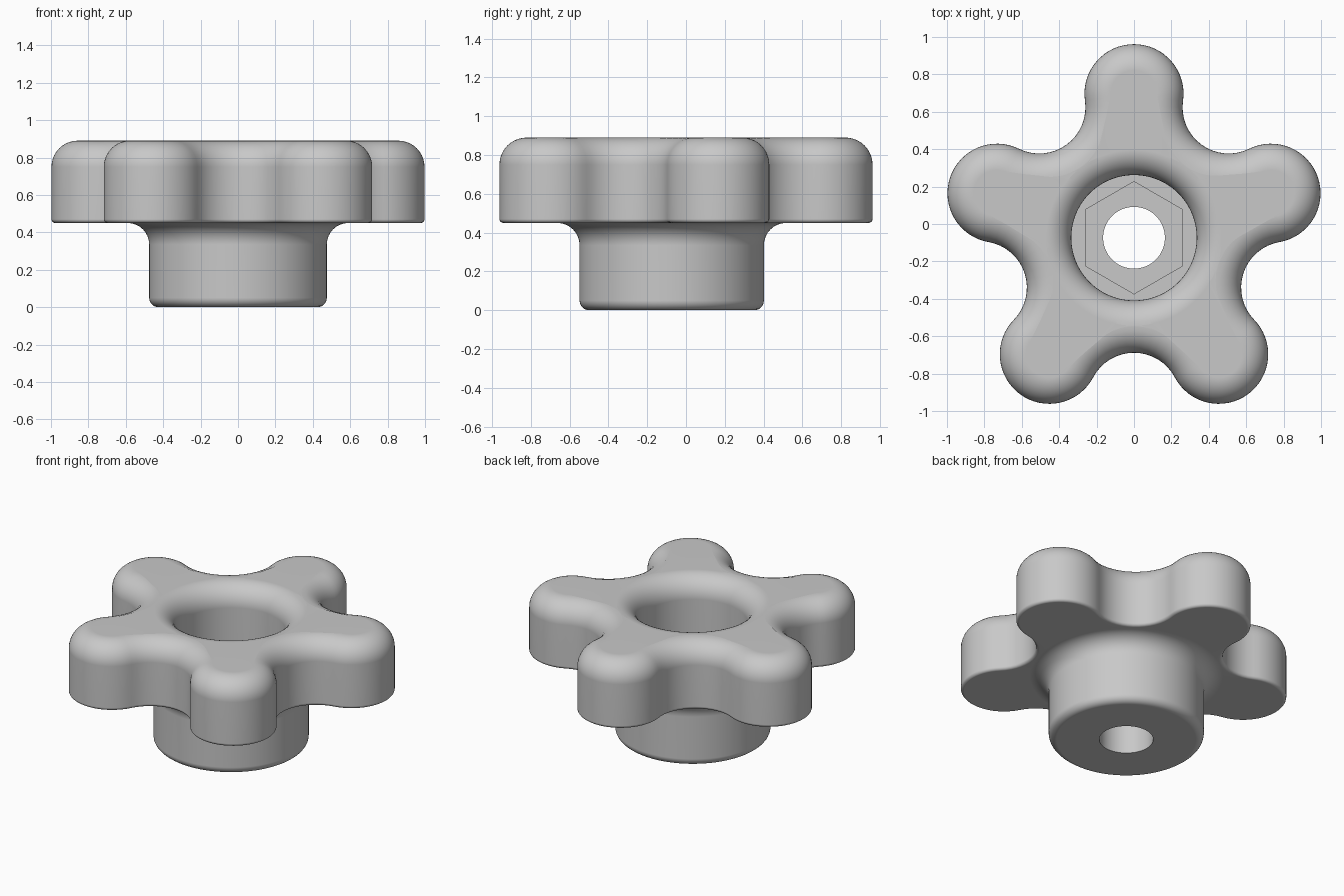
import bpy, bmesh
from math import sin, cos, pi, radians, hypot, atan2

cube = bpy.data.objects.get("Cube")
if cube:
    bpy.data.objects.remove(cube)

# Main dimensions
LOBES, TIP, VALLEY = 5, 16, 8           # lobe count, segments per half lobe / half valley
LOBE_R, LOBE_D = 0.265, 0.77            # lobe radius and distance from the axis
DIP_R, DIP_D = 0.247, 0.862             # hollow between lobes
TOP, UNDER, ROUND, EDGE = 0.89, 0.45, 0.14, 0.02
HUB_R, BORE_R, HOLE_R, HEX_R = 0.475, 0.335, 0.165, 0.26
SEAT, POCKET = 0.32, 0.22
HALF = TIP + VALLEY
COUNT = 2 * HALF * LOBES
AXIS_Y = -0.0735

# Angle of the line joining a lobe centre to a hollow centre
step = pi / LOBES
TOUCH = atan2(DIP_D * sin(step), DIP_D * cos(step) - LOBE_D)


def star(inset, z):
    """Rounded star outline, moved inwards by inset."""
    points = []
    for i in range(COUNT):
        lobe, k = divmod(i + HALF, 2 * HALF)
        k -= HALF
        side, k = (1 if k >= 0 else -1), abs(k)
        if k <= TIP:
            a = TOUCH * k / TIP
            x, y = LOBE_D + (LOBE_R - inset) * cos(a), (LOBE_R - inset) * sin(a)
        else:
            t = (k - TIP) / VALLEY
            a = TOUCH + (step - TOUCH) * t
            r = DIP_R + inset
            x, y = DIP_D * cos(step) - r * cos(a), DIP_D * sin(step) - r * sin(a)
        turn = pi / 2 + lobe * 2 * step
        y *= side
        points.append((x * cos(turn) - y * sin(turn), x * sin(turn) + y * cos(turn), z))
    return points


def circle(r, z):
    return [(r * cos(pi / 2 + 2 * pi * i / COUNT), r * sin(pi / 2 + 2 * pi * i / COUNT), z)
            for i in range(COUNT)]


def hexagon(r, z):
    points = []
    for i in range(COUNT):
        a = 2 * pi * i / COUNT
        d = r / cos(a % (pi / 3) - pi / 6)
        points.append((d * cos(a + pi / 2), d * sin(a + pi / 2), z))
    return points


def arc(start, end, n):
    return [radians(start + (end - start) * i / n) for i in range(n + 1)]


rings = []
# Flared hub: underside, neck, rounded foot
rings += [circle(0.59 + 0.115 * (cos(a)), UNDER - 0.115 + 0.115 * sin(a)) for a in arc(90, 180, 8)]
rings += [circle(HUB_R - 0.05 + 0.05 * cos(a), 0.05 + 0.05 * sin(a)) for a in arc(0, -90, 6)]
# Through hole, hexagonal pocket, seat
rings += [circle(HOLE_R, 0), circle(HOLE_R, POCKET), hexagon(HEX_R, POCKET),
          hexagon(HEX_R, SEAT), circle(BORE_R, SEAT)]
# Rounded mouth of the bore
rings += [circle(0.47 + 0.135 * cos(a), TOP - ROUND + ROUND * sin(a)) for a in arc(180, 90, 10)]
# Star grip: rounded top edge, wall, small lower edge
rings += [star(ROUND - ROUND * cos(a), TOP - ROUND + ROUND * sin(a)) for a in arc(90, 0, 10)]
rings += [star(EDGE - EDGE * cos(a), UNDER + EDGE + EDGE * sin(a)) for a in arc(0, -90, 4)]

# Skin the closed loop of rings
bm = bmesh.new()
loops = [[bm.verts.new(p) for p in ring] for ring in rings]
for lower, upper in zip(loops, loops[1:] + loops[:1]):
    for i in range(COUNT):
        j = (i + 1) % COUNT
        bm.faces.new((lower[i], lower[j], upper[j], upper[i]))
bmesh.ops.recalc_face_normals(bm, faces=bm.faces)
mesh = bpy.data.meshes.new("star_knob")
bm.to_mesh(mesh)
bm.free()

knob = bpy.data.objects.new("star_knob", mesh)
knob.location.y = AXIS_Y
bpy.context.collection.objects.link(knob)

# Plain grey finish
grey = bpy.data.materials.new("light_grey")
grey.use_nodes = True
colour = (0.58, 0.58, 0.58, 1)
grey.diffuse_color = colour
grey.node_tree.nodes["Principled BSDF"].inputs["Base Color"].default_value = colour
mesh.materials.append(grey)

bpy.ops.object.select_all(action="DESELECT")
knob.select_set(True)
bpy.context.view_layer.objects.active = knob
bpy.ops.object.shade_smooth_by_angle(angle=radians(35))
weighted = knob.modifiers.new("even_shading", "WEIGHTED_NORMAL")
weighted.keep_sharp = True
